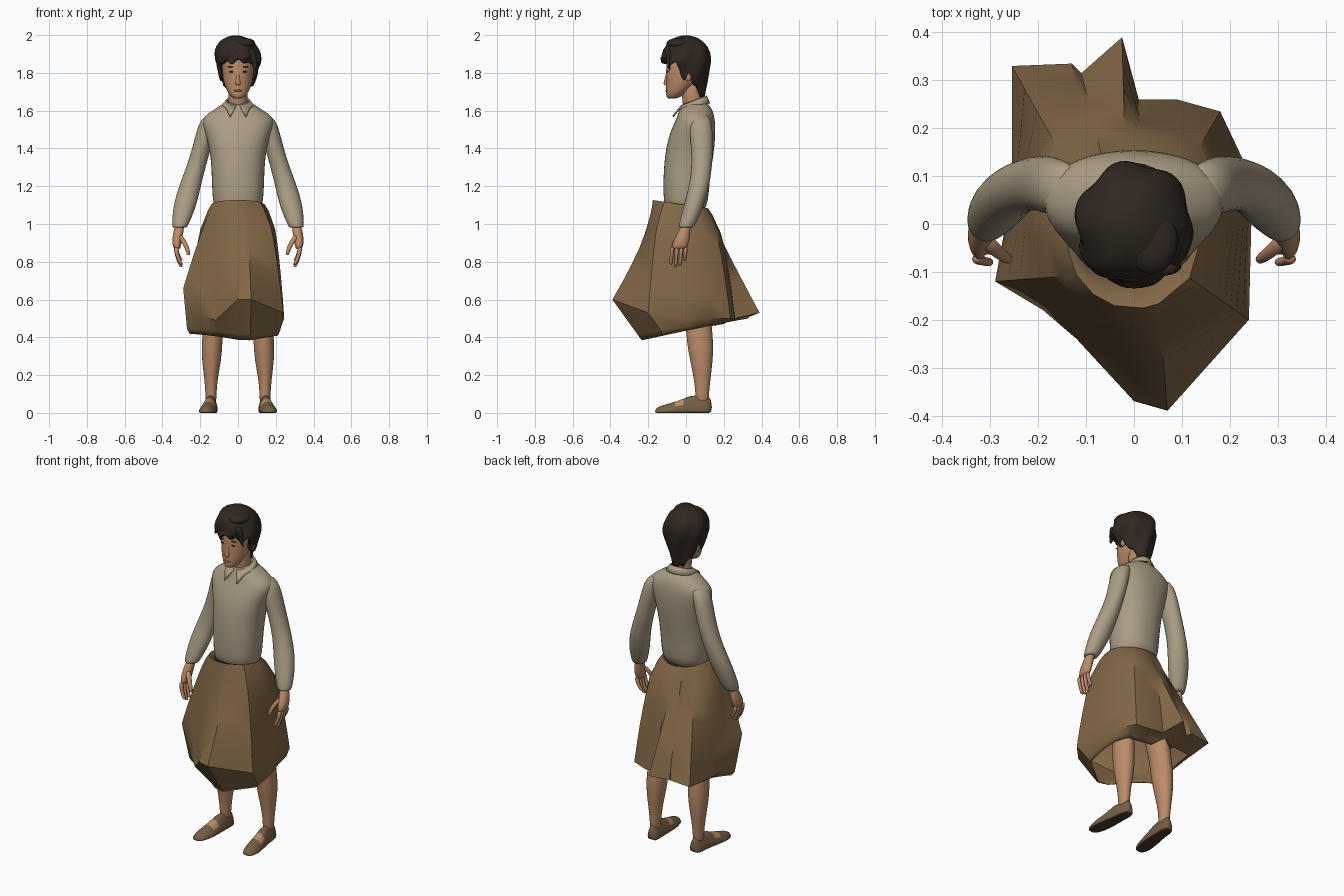
import bpy, bmesh
from math import sin, cos, pi, atan2, hypot, copysign
from mathutils import Vector


def material(name, rgb):
    m = bpy.data.materials.new(name)
    m.diffuse_color = (*rgb, 1)
    return m


SHIRT = material("cream cloth", (0.41, 0.34, 0.235))
SKIRT = material("brown cloth", (0.225, 0.137, 0.063))
SKIN = material("skin", (0.50, 0.26, 0.14))
HAIR = material("dark hair", (0.030, 0.021, 0.014))
SHOE = material("brown leather", (0.18, 0.115, 0.06))
SOLE = material("dark sole", (0.06, 0.04, 0.022))
LIP = material("lip", (0.36, 0.15, 0.09))


def build(name, rings, mats, caps=True, closed=True, mirror=False, subsurf=0,
          thick=0, angle=None, rule=None):
    """Skin a list of rings into one object."""
    bm = bmesh.new()
    rows = [[bm.verts.new(p) for p in r] for r in rings]
    n = len(rows[0])
    for a, b in zip(rows, rows[1:]):
        for i in range(n if closed else n - 1):
            j = (i + 1) % n
            bm.faces.new((a[i], a[j], b[j], b[i]))
    if caps in (True, "first"):
        bm.faces.new(rows[0][::-1])
    if caps is True:
        bm.faces.new(rows[-1])
    bmesh.ops.recalc_face_normals(bm, faces=bm.faces)
    bm.normal_update()
    if rule:
        for f in bm.faces:
            f.material_index = rule(f.calc_center_median(), f.normal)
    me = bpy.data.meshes.new(name)
    bm.to_mesh(me)
    bm.free()
    for m in mats:
        me.materials.append(m)
    me.shade_smooth()
    if angle:
        me.set_sharp_from_angle(angle=angle)
    ob = bpy.data.objects.new(name, me)
    bpy.context.collection.objects.link(ob)
    if mirror:
        ob.modifiers.new("mirror", "MIRROR").use_mirror_merge = False
    if subsurf:
        s = ob.modifiers.new("smooth", "SUBSURF")
        s.levels = s.render_levels = subsurf
    if thick:
        s = ob.modifiers.new("thickness", "SOLIDIFY")
        s.thickness, s.offset = thick, -1
    return ob


def ellipse(x, y, z, rx, ry, n=16, e=1.0):
    def p(v):
        return copysign(abs(v) ** e, v)
    return [Vector((x + rx * p(cos(2 * pi * i / n)), y + ry * p(sin(2 * pi * i / n)), z))
            for i in range(n)]


def limb(name, stations, mat, n=12, e=1.0, mirror=True):
    return build(name, [ellipse(*s, n=n, e=e) for s in stations], [mat],
                 mirror=mirror, subsurf=1)


def body(name, stations, mat, e=1.0):
    """Stations: height, half width, front y, back y."""
    return limb(name, [(0, (f + b) / 2, z, w, (b - f) / 2) for z, w, f, b in stations],
                mat, 20, e, False)


def blob(name, c, r, mat, mirror=True):
    st = [(c[0], c[1], c[2] + r[2] * -cos(t), r[0] * sin(t), r[1] * sin(t))
          for t in (pi * k / 8 for k in range(1, 8))]
    return limb(name, st, mat, 10, 1.0, mirror)


# Shirt body and sleeves
body("shirt_body", [(1.05, .125, -.11, .10), (1.13, .135, -.12, .12), (1.21, .14, -.122, .125),
     (1.31, .142, -.118, .138), (1.40, .153, -.108, .152), (1.48, .175, -.088, .157),
     (1.54, .195, -.06, .155), (1.57, .182, -.047, .15), (1.60, .138, -.037, .143),
     (1.63, .092, -.025, .125), (1.65, .055, 0, .10)], SHIRT, .9)
limb("sleeve", [(.13, .075, 1.58, .03, .042), (.153, .076, 1.553, .048, .058),
     (.172, .080, 1.49, .050, .064), (.193, .085, 1.40, .051, .060),
     (.223, .084, 1.30, .053, .056), (.255, .070, 1.20, .060, .056),
     (.278, .045, 1.11, .064, .055), (.298, .018, 1.03, .053, .050),
     (.308, .002, .985, .042, .042), (.310, .0, .98, .036, .038)], SHIRT)

# Folded collar with two front points
top, low = [], []
for k in range(25):
    u = k / 24
    a = -pi / 2 + .12 + u * (2 * pi - .24)
    back = (1 + sin(a)) / 2
    tip = max(0, 1 - min(u, 1 - u) * 9)
    top.append(Vector((.062 * cos(a), .042 + .068 * sin(a), 1.63 + .05 * back)))
    low.append(Vector((.088 * cos(a) + .03 * tip * copysign(1, cos(a)),
                       .035 + .093 * sin(a) - .015 * tip,
                       1.615 + .025 * back - .045 * tip)))
build("collar", [top, low], [SHIRT], caps=False, closed=False, thick=.008, angle=.6)

# Neck, head and ears
body("neck", [(1.56, .055, -.01, .10), (1.64, .05, -.018, .09), (1.70, .05, -.025, .085),
     (1.77, .05, -.02, .09)], SKIN)
body("head", [(1.663, .020, -.098, -.055), (1.675, .038, -.106, -.02), (1.70, .057, -.106, .01),
     (1.735, .072, -.106, .05), (1.78, .082, -.107, .085), (1.83, .086, -.106, .10),
     (1.88, .086, -.105, .105), (1.93, .07, -.085, .10), (1.97, .04, -.04, .06)], SKIN)
blob("ear", (.088, .012, 1.785), (.012, .02, .032), SKIN)

# Nose, eyes, brows and lips
limb("nose", [(0, -.103, 1.735, .010, .008), (0, -.107, 1.740, .017, .014),
     (0, -.104, 1.755, .012, .014), (0, -.100, 1.785, .009, .009),
     (0, -.094, 1.815, .007, .007)], SKIN, 10, 1.0, False)
blob("eye", (.034, -.097, 1.806), (.017, .005, .0035), HAIR)
blob("eyebrow", (.036, -.095, 1.831), (.021, .006, .0035), HAIR)
blob("lips", (0, -.102, 1.706), (.024, .008, .006), LIP, False)

# Short hair with a wavy rim: fringe, side locks, narrow nape
RIM = [(-1, 1.665), (-.8, 1.69), (-.35, 1.755), (-.1, 1.79), (.05, 1.765), (.2, 1.78),
       (.4, 1.845), (1, 1.862)]


def rim(c):
    for (a, za), (b, zb) in zip(RIM, RIM[1:]):
        if c <= b:
            return za + (zb - za) * (c - a) / (b - a)
    return RIM[-1][1]


N, K = 56, 14
rings = []
for k in range(K + 1):
    s = max(k, .25) / K
    ring = []
    for i in range(N):
        a = 2 * pi * i / N
        if s <= .5:
            r, z = sin(s * pi), 1.885 + .113 * cos(s * pi)
            rx = r
        else:
            edge = rim(-sin(a)) + .012 * sin(11 * a)
            z = 1.885 + (edge - 1.885) * (s - .5) * 2
            drop = max(0, 1.86 - z)
            r, rx = 1 - 1.4 * drop, 1 - 2.2 * drop
        wave = 1 + .05 * min(1, s * 2) * sin(6 * a + 6 * s) - .02 * min(1, s * 2)
        x = .123 * rx * wave * cos(a)
        fade = min(1, 2 - 2 * s)
        ring.append(Vector((x, .131 * r * wave * sin(a), z - .1 * x * fade)))
    rings.append(ring)
build("hair", rings, [HAIR], caps="first", thick=.02, angle=.9)

# Swept fringe locks and a raised tuft
for k, (x0, x1, z1) in enumerate([(-.03, -.088, 1.845), (.0, -.035, 1.855), (.03, .045, 1.85),
                                  (.06, .095, 1.81)]):
    st = []
    for j in range(6):
        t = j / 5
        x = x0 + (x1 - x0) * t
        st.append((x, -.118 * (1 - (x / .14) ** 2) ** .5 + .012 * (1 - t),
                   1.93 + (z1 - 1.93) * t, .026 * (1 - t * t) + .003, .013 * (1 - t) + .004))
    limb("fringe_lock_%d" % k, st, HAIR, 8, 1.0, False)
blob("hair_tuft", (.035, -.035, 1.955), (.062, .075, .032), HAIR, False)

# Hands: palm, four fingers and thumb
limb("palm", [(.308, .002, 1.00, .026, .027), (.314, -.008, .965, .027, .030),
     (.322, -.02, .925, .028, .042), (.324, -.033, .885, .023, .044),
     (.322, -.038, .865, .016, .040)], SKIN)
for k in range(4):
    y, drop = -.072 + .024 * k, (.095, .108, .10, .075)[k]
    limb("finger_%d" % k, [(.328 - .028 * t * t, y - .008 * t, .88 - drop * t, .014 - .004 * t,
         .0125 - .003 * t) for t in (0, .3, .6, .9, 1)], SKIN, 8)
limb("thumb", [(.314, -.03, .945, .016, .018), (.292, -.052, .915, .017, .016),
     (.272, -.068, .88, .014, .013), (.262, -.074, .845, .011, .011),
     (.262, -.075, .835, .006, .006)], SKIN, 8)

# Skirt: hem outline, and how late each fold flares out (low = full at the hip)
HEM = [(.245, 0, .50), (.225, .14, .50), (.18, .235, .50), (.09, .26, .49), (.01, .26, .50),
       (-.025, .39, .53), (-.11, .315, .50), (-.13, .335, .51), (-.255, .33, .50),
       (-.255, .12, .48), (-.268, 0, .50), (-.29, -.12, .66), (-.19, -.18, .52),
       (-.12, -.24, .49), (0, -.37, .60), (.07, -.39, .60), (.24, -.20, .53)]
FLARE = [.4, .42, .45, .5, .5, 1.1, .8, 1, 1, .45, .5, .8, .7, .85, 1.4, 1.4, .5]


def skirt_point(i, t):
    x, y, z = HEM[i]
    ang = atan2(y, x) % (2 * pi)
    a = .7 * ang + .3 * 2 * pi * i / len(HEM)
    b = t ** FLARE[i] if t else 0
    if FLARE[i] < .6:                       # cloth hangs from the hip below the waistband
        b *= min(1, .55 + 2 * t)
    wx, wy, wz = .14 * cos(a), -.03 + .147 * sin(a), 1.105 - .022 * sin(a)
    return Vector((wx + (x - wx) * b, wy + (y - wy) * b, wz + (z - wz) * t))


cols = range(len(HEM))
rings = [[Vector((p.x * .8, (p.y + .03) * .72 - .02, p.z - .02))
          for p in (skirt_point(i, 0) for i in cols)]]
rings += [[skirt_point(i, t) for i in cols] for t in (0, .06, .13, .22, .34, .48, .64, .82, 1)]
rings.append([Vector((x * .93, y * .66, min(z - .02, .455 + .1 * y))) for x, y, z in HEM])
rings.append([Vector((x * .88, y * .6, min(z - .03, .435 + .13 * y))) for x, y, z in HEM])
build("skirt", rings, [SKIRT], caps=False, thick=.006, angle=.65)

# Bare legs
limb("leg", [(.143, .085, .04, .030, .036), (.143, .086, .10, .029, .036),
     (.143, .086, .18, .036, .045), (.140, .082, .28, .053, .062),
     (.137, .075, .37, .057, .073), (.132, .068, .46, .053, .069),
     (.12, .05, .60, .064, .080), (.10, .02, .85, .075, .095)], SKIN, 14)

# Flat strap shoes: lofted toe to heel, open instep, dark sole
shoe = []
for y, x, w, h in [(-.164, .168, .016, .018), (-.147, .167, .036, .034), (-.10, .163, .048, .048),
                   (-.06, .157, .048, .060), (-.010, .152, .045, .077), (.025, .148, .041, .096),
                   (.07, .145, .039, .092), (.11, .142, .037, .094), (.138, .140, .023, .076)]:
    shoe.append([Vector((x + w * cos(2 * pi * i / 14) * (1 if sin(2 * pi * i / 14) < .3 else .85),
                         y, max(0, h * (.25 + .75 * sin(2 * pi * i / 14))))) for i in range(14)])


def shoe_colour(c, n):
    if n.z < -.7:
        return 1
    return 2 if -.06 < c.y < -.010 and c.z > .035 else 0


build("shoe", shoe, [SHOE, SOLE, SKIN], mirror=True, subsurf=1, rule=shoe_colour)
